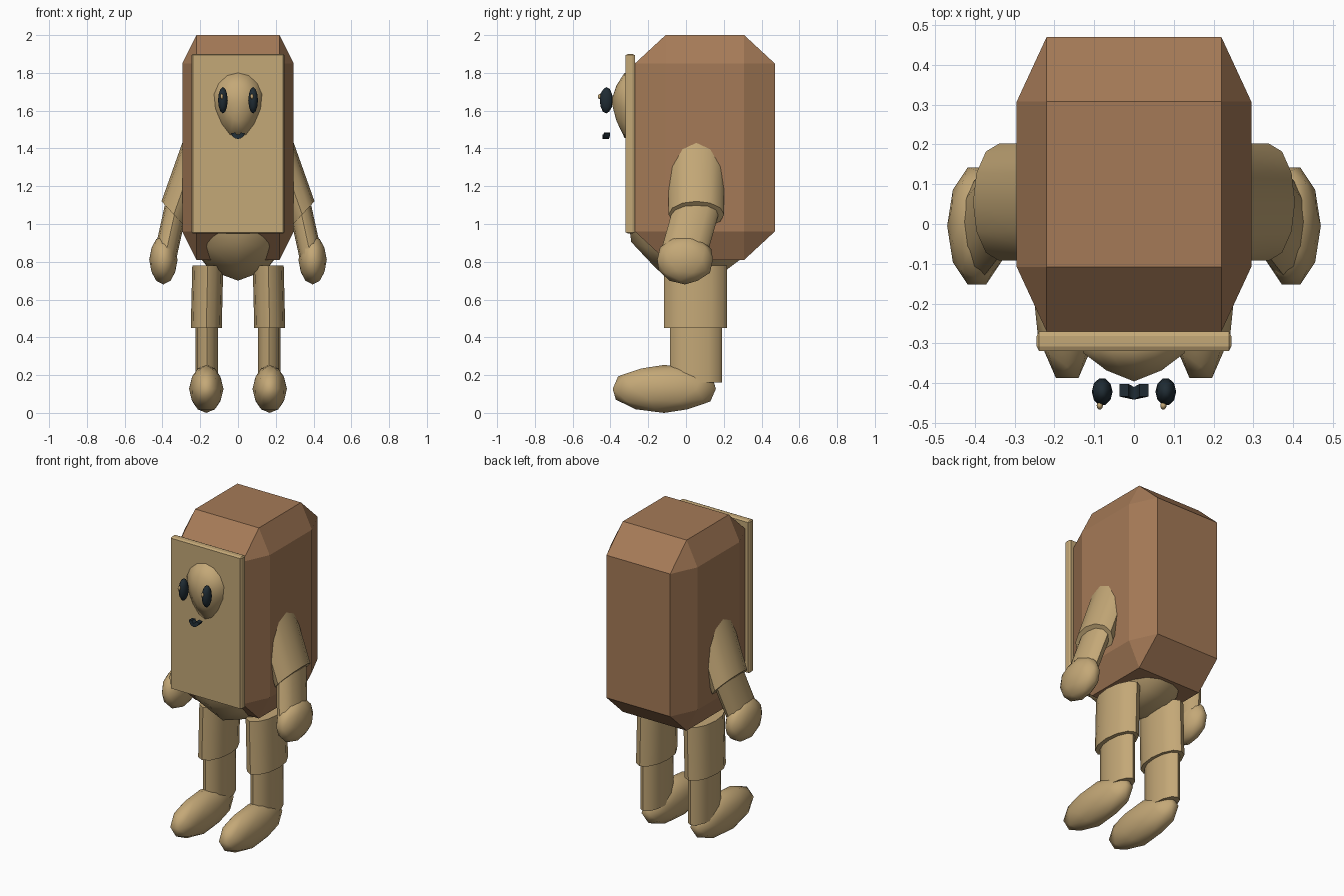
import bpy, bmesh, math
from mathutils import Vector

if "Cube" in bpy.data.objects:
    bpy.data.objects.remove(bpy.data.objects["Cube"])


def material(name, rgb):
    m = bpy.data.materials.new(name)
    m.diffuse_color = (*rgb, 1)
    m.use_nodes = True
    m.node_tree.nodes["Principled BSDF"].inputs["Base Color"].default_value = m.diffuse_color
    return m


BROWN = material("brown", (0.376, 0.195, 0.095))
TAN = material("tan", (0.552, 0.392, 0.185))
DARK = material("dark_blue_grey", (0.014, 0.025, 0.034))


def finish(name, bm, mat, smooth=None):
    bmesh.ops.recalc_face_normals(bm, faces=bm.faces)
    me = bpy.data.meshes.new(name)
    bm.to_mesh(me)
    bm.free()
    ob = bpy.data.objects.new(name, me)
    bpy.context.collection.objects.link(ob)
    me.materials.append(mat)
    if smooth:
        bpy.ops.object.select_all(action='DESELECT')
        bpy.context.view_layer.objects.active = ob
        ob.select_set(True)
        bpy.ops.object.shade_smooth_by_angle(angle=math.radians(smooth))
    return ob


def chamfer_box(name, lo, hi, inset, mat):
    """Box whose edges are cut by a different amount on each axis."""
    bm = bmesh.new()
    c = [(a + b) / 2 for a, b in zip(lo, hi)]
    h = [(b - a) / 2 for a, b in zip(lo, hi)]
    for axis in range(3):
        for sx in (-1, 1):
            for sy in (-1, 1):
                for sz in (-1, 1):
                    s = (sx, sy, sz)
                    bm.verts.new([c[i] + s[i] * (h[i] - (0 if i == axis else inset[i]))
                                  for i in range(3)])
    bmesh.ops.convex_hull(bm, input=bm.verts)
    bmesh.ops.dissolve_limit(bm, angle_limit=0.01, verts=bm.verts, edges=bm.edges)
    return finish(name, bm, mat)


def ball(name, center, radii, mat):
    """Low-poly ellipsoid, symmetric from left to right."""
    bm = bmesh.new()
    bmesh.ops.create_icosphere(bm, subdivisions=2, radius=1)
    for v in bm.verts:
        x, y, z = v.co
        v.co = Vector((center[0] + y * radii[0],
                       center[1] + x * radii[1],
                       center[2] + z * radii[2]))
    return finish(name, bm, mat, 60)


def tube(name, a, b, rx, ry, mat, slope=0.0, n=12):
    """Elliptical cylinder from a to b; slope tilts both caps along x."""
    bm = bmesh.new()
    rings = []
    for c in (a, b):
        rings.append([bm.verts.new((c[0] + rx * math.cos(t), c[1] + ry * math.sin(t),
                                    c[2] + slope * rx * math.cos(t)))
                      for t in [2 * math.pi * i / n for i in range(n)]])
    for i in range(n):
        j = (i + 1) % n
        bm.faces.new((rings[0][i], rings[0][j], rings[1][j], rings[1][i]))
    bm.faces.new(rings[0])
    bm.faces.new(rings[1])
    return finish(name, bm, mat, 40)


# Torso block, front plate and rounded pelvis
chamfer_box("torso", (-0.295, -0.27, 0.81), (0.295, 0.47, 2.0), (0.075, 0.162, 0.15), BROWN)
chamfer_box("front_plate", (-0.245, -0.32, 0.95), (0.245, -0.27, 1.9), (0.006, 0.012, 0.006), TAN)
ball("pelvis", (0, 0.05, 1.07), (0.298, 0.38, 0.37), TAN)

# Limbs, mirrored left and right
for side, s in (("left", 1), ("right", -1)):
    tube(side + "_upper_arm", (s * 0.34, 0.055, 1.05), (s * 0.18, 0.055, 1.5),
         0.065, 0.147, TAN, s * 1.08)
    tube(side + "_forearm", (s * 0.385, -0.015, 0.83), (s * 0.33, 0.055, 1.08),
         0.058, 0.125, TAN, s * 0.3)
    ball(side + "_hand", (s * 0.395, -0.005, 0.81), (0.075, 0.155, 0.13), TAN)
    tube(side + "_thigh", (s * 0.168, 0.05, 0.45), (s * 0.16, 0.05, 0.78), 0.082, 0.167, TAN)
    tube(side + "_shin", (s * 0.165, 0.052, 0.16), (s * 0.165, 0.052, 0.46), 0.06, 0.138, TAN)
    ball(side + "_foot", (s * 0.168, -0.115, 0.127), (0.091, 0.287, 0.127), TAN)
    # Eyes with small glints
    ball(side + "_eye", (s * 0.08, -0.422, 1.655), (0.026, 0.035, 0.07), DARK)
    ball(side + "_eye_glint", (s * 0.08 - 0.006, -0.457, 1.675), (0.008, 0.01, 0.014), TAN)

# Pointed nose: teardrop rings narrowing toward the front
bm = bmesh.new()
N = 14
rings = []
for y, k in ((-0.30, 1.0), (-0.325, 1.0), (-0.368, 0.55)):
    ring = []
    for i in range(N):
        t = 2 * math.pi * i / N
        c, d = math.sin(t), math.cos(t)
        x = 0.13 * c * (1 if d > 0 else 1 + 0.25 * d)
        ring.append(bm.verts.new((k * x, y, 1.655 + k * d * (0.145 if d > 0 else 0.2))))
    rings.append(ring)
tip = bm.verts.new((0, -0.396, 1.65))
for i in range(N):
    j = (i + 1) % N
    for r, q in zip(rings, rings[1:]):
        bm.faces.new((r[i], r[j], q[j], q[i]))
    bm.faces.new((rings[-1][i], rings[-1][j], tip))
bm.faces.new(rings[0])
finish("nose", bm, TAN, 70)

# Smiling mouth: an arc of rectangular section
bm = bmesh.new()
prev = None
for i in range(7):
    a = math.radians(190 + 160 * i / 6)
    y = -0.43 + 0.008 * abs(math.cos(a))
    sec = [bm.verts.new((r * math.cos(a), y + dy, 1.487 + r * math.sin(a)))
           for r, dy in ((0.014, -0.012), (0.037, -0.012), (0.037, 0.02), (0.014, 0.02))]
    if prev:
        for k in range(4):
            m = (k + 1) % 4
            bm.faces.new((prev[k], prev[m], sec[m], sec[k]))
    if i in (0, 6):
        bm.faces.new(sec)
    prev = sec
finish("mouth", bm, DARK, 40)
